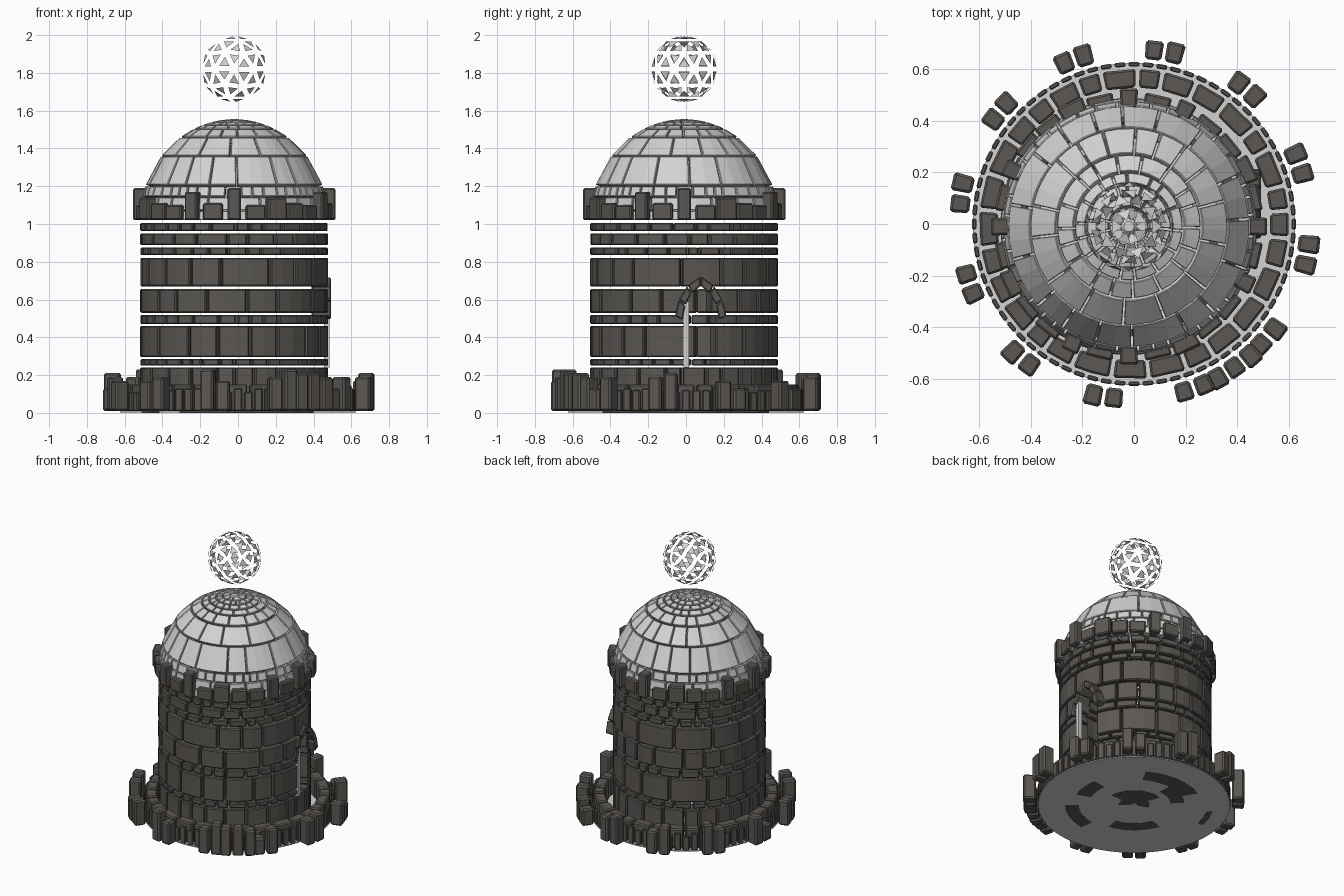
import bpy, bmesh, math, random
from mathutils import Vector

if "Cube" in bpy.data.objects:
    bpy.data.objects.remove(bpy.data.objects["Cube"])

random.seed(4)
TAU = 2 * math.pi
CX, CY = -0.02, -0.01          # axis of the tower


def material(name, col):
    m = bpy.data.materials.new(name)
    m.diffuse_color = (*col, 1)
    m.use_nodes = True
    m.node_tree.nodes["Principled BSDF"].inputs["Base Color"].default_value = m.diffuse_color
    return m


STONE = material("dark stone", (0.105, 0.097, 0.087))
PALE = material("pale grey", (0.65, 0.65, 0.65))


def finish(bm, name, mat, loc=(0, 0, 0), bevel=0.0):
    bmesh.ops.recalc_face_normals(bm, faces=bm.faces)
    me = bpy.data.meshes.new(name)
    bm.to_mesh(me)
    bm.free()
    me.materials.append(mat)
    ob = bpy.data.objects.new(name, me)
    ob.location = loc
    bpy.context.collection.objects.link(ob)
    if bevel:
        b = ob.modifiers.new("bevel", 'BEVEL')
        b.width, b.segments = bevel, 1
        b.limit_method, b.angle_limit = 'ANGLE', math.radians(40)
    return ob


def brick(bm, a0, a1, section):
    """Sweep a four-point (radius, z) section from angle a0 to a1."""
    n = max(1, round((a1 - a0) / math.radians(9)))
    loops = []
    for i in range(n + 1):
        a = a0 + (a1 - a0) * i / n
        loops.append([bm.verts.new((r * math.cos(a), r * math.sin(a), z)) for r, z in section])
    for p, q in zip(loops, loops[1:]):
        for k in range(4):
            bm.faces.new((p[k], p[(k + 1) % 4], q[(k + 1) % 4], q[k]))
    bm.faces.new(loops[0])
    bm.faces.new(loops[-1][::-1])


def box_section(r0, r1, z0, z1):
    return [(r0, z0), (r1, z0), (r1, z1), (r0, z1)]


def course(bm, section, width, gap=0.012, start=None, end=None, vary=0.35):
    """A ring of bricks with slightly random widths."""
    if start is None:
        start = random.uniform(0, 1)
        end = start + TAU
    r = max(s[0] for s in section)
    n = max(5, round((end - start) * r / width))
    w = [random.uniform(1 - vary, 1 + vary) for _ in range(n)]
    a, g = start, gap / r / 2
    for x in w:
        da = (end - start) * x / sum(w)
        brick(bm, a + g, a + da - g, section)
        a += da


# Tower wall courses, leaving the doorway open on the +x side
bm = bmesh.new()
door = (math.radians(19), math.radians(361))
arch_gap = (math.radians(16), math.radians(363))
rows = [(0.01, 0.24, 0.12, None), (0.25, 0.285, 0.09, door), (0.295, 0.46, 0.19, door),
        (0.47, 0.518, 0.11, door), (0.53, 0.655, 0.17, arch_gap), (0.67, 0.82, 0.19, None),
        (0.835, 0.875, 0.10, None), (0.888, 0.95, 0.14, None), (0.962, 1.005, 0.10, None)]
for z0, z1, w, span in rows:
    s, e = span or (None, None)
    course(bm, box_section(0.40, 0.498, z0, z1), w, start=s, end=e)
finish(bm, "tower_wall", STONE, (CX, CY, 0), 0.006)

# Battlement blocks of varied height round the foot of the dome
bm = bmesh.new()
N = 28
tops = [1.19, 1.10, 1.14, 1.11, 1.10, 1.17, 1.11]
for i in range(N):
    a = TAU * i / N
    top = tops[i % 7]
    half = TAU / N * (0.3 if top > 1.15 else 0.46)
    brick(bm, a - half, a + half, box_section(0.46, 0.537 if top > 1.12 else 0.525, 1.02, top))
finish(bm, "battlements", STONE, (CX, CY, 0), 0.008)

# Dome courses, straight in profile between rings of an ellipse
bm = bmesh.new()


def dome_point(z, inset=0.0):
    s = min(1, (z - 1.02) / 0.535)
    c = math.sqrt(1 - s * s)
    return ((0.5 - inset) * c, 1.02 + (0.535 - inset) * s)


levels = [(1.02, 1.07, 0.09), (1.075, 1.14, 0.12), (1.147, 1.20, 0.07), (1.208, 1.358, 0.17),
          (1.364, 1.458, 0.15), (1.464, 1.502, 0.10), (1.506, 1.523, 0.08),
          (1.526, 1.538, 0.06), (1.540, 1.548, 0.05), (1.549, 1.554, 0.05)]
for z0, z1, w in levels:
    course(bm, [dome_point(z0, 0.05), dome_point(z0), dome_point(z1), dome_point(z1, 0.05)],
           w, gap=0.008)
finish(bm, "dome", PALE, (CX, CY, 0), 0.003)
bm = bmesh.new()
bmesh.ops.create_cone(bm, cap_ends=True, segments=16, radius1=0.05, radius2=0.02, depth=0.03)
finish(bm, "dome_cap", PALE, (CX, CY, 1.54))

# Floating orb of separate triangles
bm = bmesh.new()
bmesh.ops.create_icosphere(bm, subdivisions=2, radius=0.182)
bmesh.ops.split_edges(bm, edges=bm.edges)
for f in bm.faces:
    c = f.calc_center_median()
    for v in f.verts:
        v.co = c + (v.co - c) * 0.52
finish(bm, "orb_triangles", PALE, (CX, CY, 1.82))

# Pointed stone arch over the doorway, mirrored about its centre line
bm = bmesh.new()
inner = [(0.095, 0.49), (0.08, 0.57), (0.048, 0.63), (0.0, 0.67)]
outer = [(0.138, 0.51), (0.118, 0.60), (0.07, 0.675), (0.0, 0.725)]
for side in (1, -1):
    for k in range(3):
        quad = [inner[k], outer[k], outer[k + 1], inner[k + 1]]
        mid = sum((Vector(p) for p in quad), Vector((0, 0))) / 4
        pts = [mid + (Vector(p) - mid) * 0.93 for p in quad]
        rings = [[bm.verts.new((x, 0.078 + side * p.x, p.y)) for p in pts] for x in (0.39, 0.492)]
        for j in range(4):
            bm.faces.new((rings[0][j], rings[0][(j + 1) % 4], rings[1][(j + 1) % 4], rings[1][j]))
        bm.faces.new(rings[0])
        bm.faces.new(rings[1])
finish(bm, "door_arch", STONE, bevel=0.006)

# Slim pale post at the side of the doorway
bm = bmesh.new()
bmesh.ops.create_cube(bm, size=1)
for v in bm.verts:
    v.co = Vector((v.co.x * 0.03, v.co.y * 0.028, v.co.z * 0.35))
finish(bm, "door_post", PALE, (0.47, 0.002, 0.415))

# Pale ground disc
bm = bmesh.new()
bmesh.ops.create_cone(bm, cap_ends=True, segments=96, radius1=0.625, radius2=0.625, depth=0.006)
finish(bm, "ground_disc", PALE, (0, 0, 0.004))

# Dark floor stones set through the disc
bm = bmesh.new()
for r0, r1, d0, d1 in [(0.02, 0.10, -40, 160), (0.10, 0.19, 0, 110), (0.24, 0.33, 200, 260),
                       (0.33, 0.44, 60, 120), (0.24, 0.33, 95, 135), (0.36, 0.45, 280, 320),
                       (0.30, 0.40, -20, 10), (0.48, 0.52, 150, 170)]:
    brick(bm, math.radians(d0), math.radians(d1), box_section(r0, r1, 0.0, 0.03))
finish(bm, "floor_stones", STONE)

# Low kerb around the tower and the thin upright slabs outside it
bm = bmesh.new()
course(bm, box_section(0.53, 0.602, 0.01, 0.15), 0.13, gap=0.016, vary=0.25)
finish(bm, "kerb_ring", STONE, bevel=0.008)
bm = bmesh.new()
for i in range(72):
    a = TAU * i / 72
    brick(bm, a - 0.034, a + 0.034, box_section(0.611, 0.629, 0.01, random.choice((0.11, 0.12, 0.13))))
finish(bm, "upright_slabs", STONE, bevel=0.005)

# Paired outer stones every 30 degrees, with a filled run at the front right
bm = bmesh.new()
angles = [20 + 30 * k + s for k in range(12) for s in (-3.4, 3.4)]
angles += [-48.5, -55, -61.5]
for d in angles:
    a = math.radians(d)
    h = random.choice((0.13, 0.17, 0.19, 0.21, 0.23))
    r = random.uniform(0.715, 0.727)
    brick(bm, a - 0.05, a + 0.05, box_section(0.642, r, 0.01, h))
finish(bm, "outer_stones", STONE, bevel=0.01)
